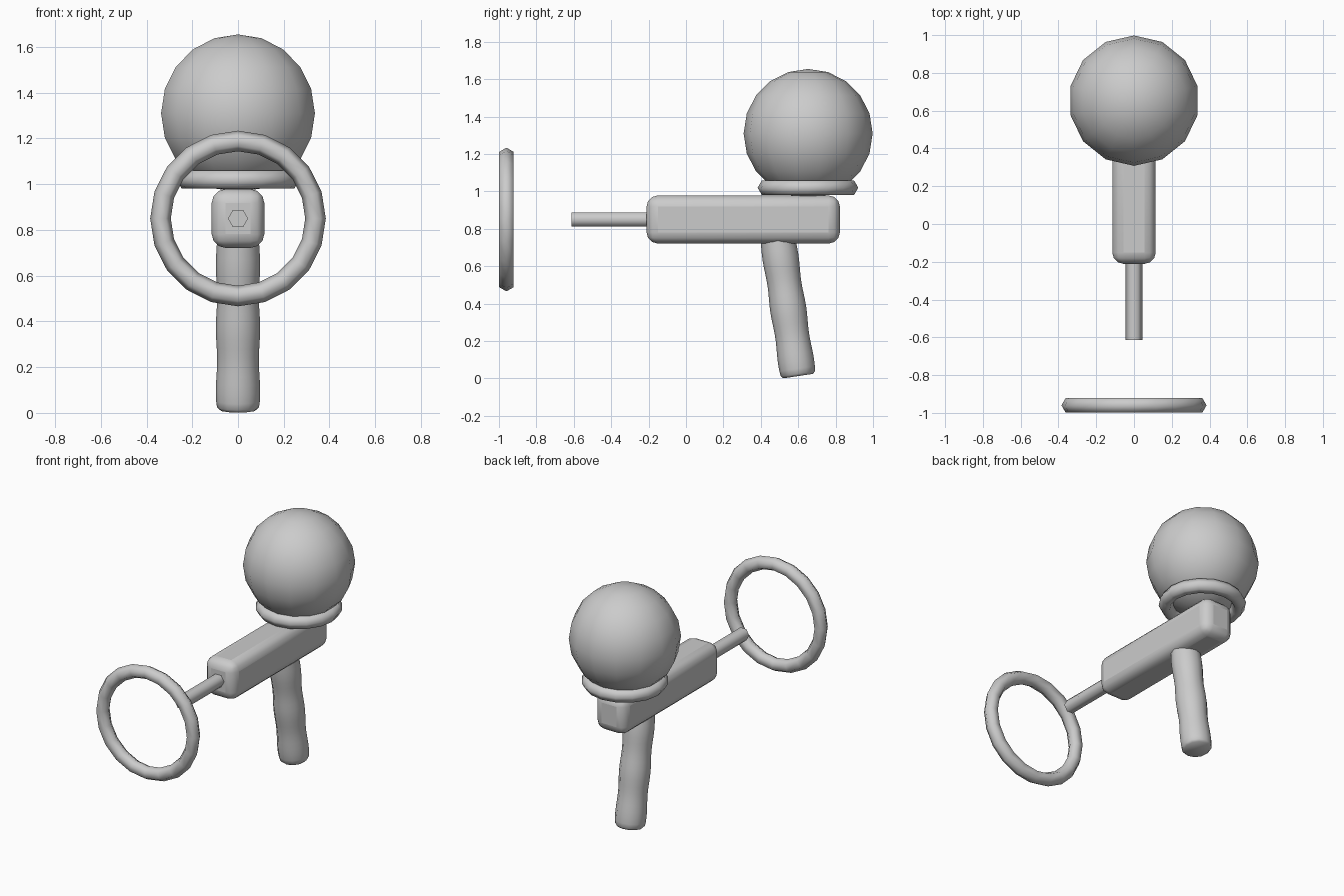
import bpy
import bmesh
from math import sin, cos, pi, radians
from mathutils import Matrix, Vector

if "Cube" in bpy.data.objects:
    bpy.data.objects.remove(bpy.data.objects["Cube"], do_unlink=True)

grey = bpy.data.materials.new("plain grey")
grey.use_nodes = True
grey.diffuse_color = (0.6, 0.6, 0.6, 1)
grey.node_tree.nodes["Principled BSDF"].inputs["Base Color"].default_value = (0.6, 0.6, 0.6, 1)


def finish(obj, name, angle=70):
    """Name, colour and smooth one part."""
    obj.name = name
    obj.data.materials.clear()
    obj.data.materials.append(grey)
    bpy.ops.object.select_all(action="DESELECT")
    obj.select_set(True)
    bpy.context.view_layer.objects.active = obj
    bpy.ops.object.shade_smooth_by_angle(angle=radians(angle))
    return obj


def lathe(name, profile, sides, start=0.0, matrix=Matrix(), angle=70):
    """Turn (radius, height) pairs around z, then place the result."""
    bm = bmesh.new()
    rings = []
    for r, h in profile:
        rings.append([bm.verts.new((r * cos(start + 2 * pi * i / sides),
                                    r * sin(start + 2 * pi * i / sides), h))
                      for i in range(sides)])
    for a, b in zip(rings, rings[1:]):
        for i in range(sides):
            j = (i + 1) % sides
            bm.faces.new((a[i], a[j], b[j], b[i]))
    bm.faces.new(rings[0][::-1])
    bm.faces.new(rings[-1])
    bmesh.ops.remove_doubles(bm, verts=bm.verts, dist=0.0005)
    bmesh.ops.recalc_face_normals(bm, faces=bm.faces)
    bm.transform(matrix)
    mesh = bpy.data.meshes.new(name)
    bm.to_mesh(mesh)
    bm.free()
    obj = bpy.data.objects.new(name, mesh)
    bpy.context.collection.objects.link(obj)
    return finish(obj, name, angle)


def torus(name, location, major, minor, sides, tilt=0.0):
    bpy.ops.mesh.primitive_torus_add(
        location=location, rotation=(tilt, 0, 0), major_radius=major,
        minor_radius=minor, major_segments=sides, minor_segments=6)
    finish(bpy.context.object, name)


# Round tank with a collar under it
R = 0.345
steps = 10
ball = [(R * sin(pi * i / steps), -R * cos(pi * i / steps)) for i in range(steps + 1)]
ball[0], ball[-1] = (0.0001, -R), (0.0001, R)
lathe("tank", ball, 14, pi / 2, Matrix.Translation((0, 0.653, 1.31)))
torus("tank_collar", (0, 0.652, 1.02), 0.224, 0.045, 16)

# Rounded body block
bpy.ops.mesh.primitive_cube_add(size=1, location=(0, 0.306, 0.85))
body = bpy.context.object
body.scale = (0.23, 1.034, 0.257)
bpy.ops.object.transform_apply(location=False, rotation=False, scale=True)
bevel = body.modifiers.new("rounded edges", "BEVEL")
bevel.width = 0.06
bevel.segments = 3
finish(body, "body")

# Six-sided barrel and the loose ring ahead of it
forward = Matrix.Translation((0, 0, 0.85)) @ Matrix.Rotation(pi / 2, 4, "X")
lathe("barrel", [(0.044, 0.15), (0.044, 0.613)], 6, 0, forward)
torus("front_ring", (0, -0.96, 0.85), 0.339, 0.045, 20, pi / 2)

# Leaning handle with gentle grip waves
length = 0.76
grip = [(0.08, 0.0), (0.092, 0.012)]
for i in range(1, 20):
    h = length * i / 19
    grip.append((0.094 + 0.003 * cos(2 * pi * (h - 0.08) / 0.28), h))
lean = Matrix.Translation(Vector((0, 0.6, 0.013))) @ Matrix.Rotation(radians(8.5), 4, "X")
lathe("handle", grip, 12, 0, lean)
